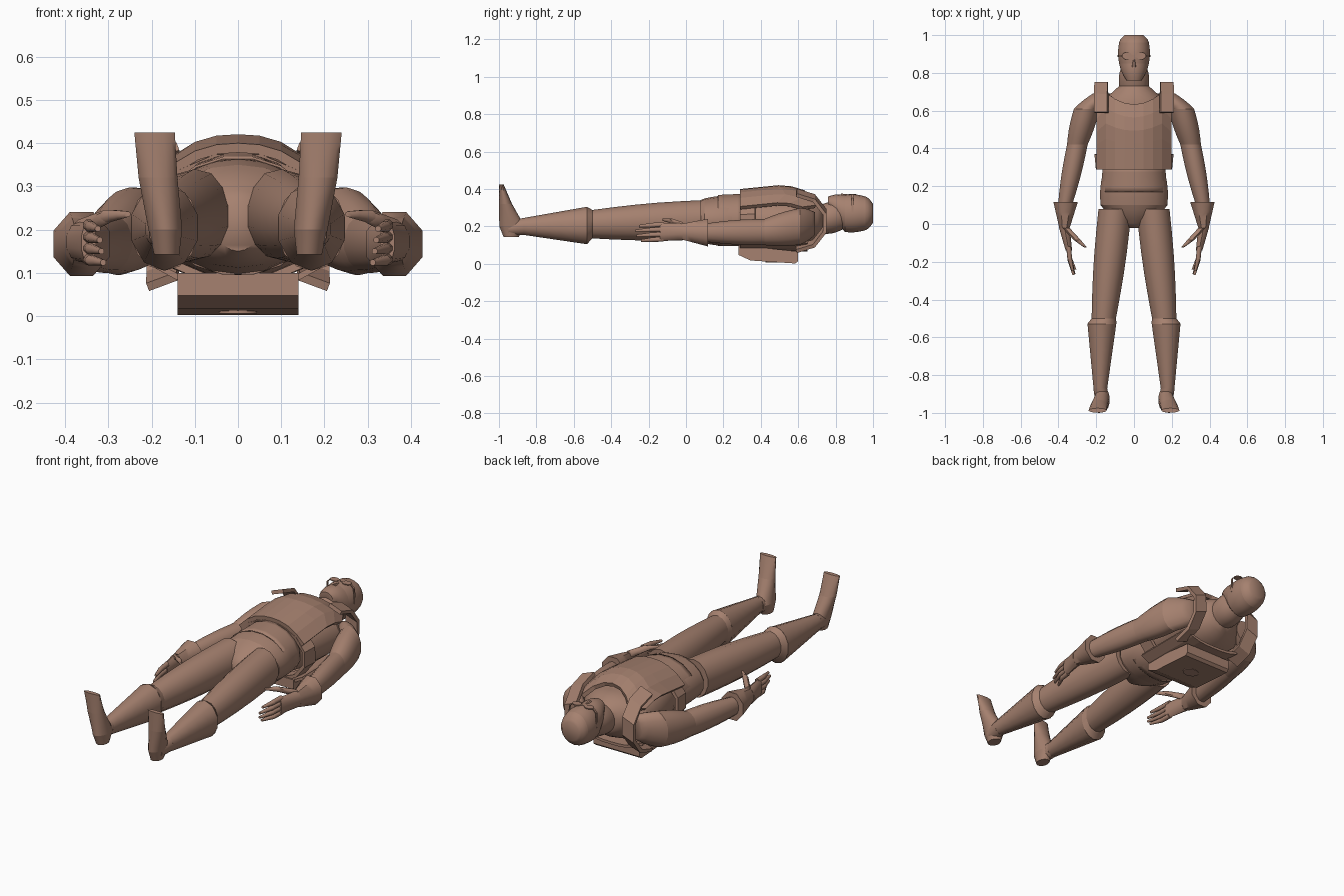
import bpy, bmesh, math
from mathutils import Vector

cube = bpy.data.objects.get("Cube")
if cube:
    bpy.data.objects.remove(cube, do_unlink=True)

clay = bpy.data.materials.new("brown_clay")
clay.use_nodes = True
clay.diffuse_color = (0.38, 0.22, 0.16, 1)
clay.node_tree.nodes["Principled BSDF"].inputs["Base Color"].default_value = clay.diffuse_color


def finish(name, bm, mirror=False, thick=0.0, smooth=False):
    """Turn a bmesh into a named object with material, modifiers and shading."""
    bmesh.ops.recalc_face_normals(bm, faces=bm.faces)
    mesh = bpy.data.meshes.new(name)
    bm.to_mesh(mesh)
    bm.free()
    mesh.materials.append(clay)
    ob = bpy.data.objects.new(name, mesh)
    bpy.context.collection.objects.link(ob)
    if thick:
        solid = ob.modifiers.new("thickness", "SOLIDIFY")
        solid.thickness = thick
        solid.offset = 0
    if mirror:
        ob.modifiers.new("mirror", "MIRROR").use_mirror_merge = False
    if smooth:
        bpy.ops.object.select_all(action="DESELECT")
        ob.select_set(True)
        bpy.context.view_layer.objects.active = ob
        bpy.ops.object.shade_smooth_by_angle(angle=math.radians(50))


def bridge(bm, first, second, closed=True):
    count = len(first)
    for i in range(count if closed else count - 1):
        j = (i + 1) % count
        bm.faces.new((first[i], first[j], second[j], second[i]))


def tube(name, start, end, size, end_size, bulge=0, sides=14, steps=5, upright=False, thick=0.0, smooth=True):
    """Tapered elliptical tube, mirrored when it starts off the centre line."""
    bm = bmesh.new()
    start, end = Vector(start), Vector(end)
    size, end_size = Vector(size), Vector(end_size)
    loops = []
    for k in range(steps + 1):
        t = k / steps
        centre = start.lerp(end, t)
        swell = bulge * math.sin(math.pi * t)
        wide, deep = (value + swell for value in size.lerp(end_size, t))
        loop = []
        for i in range(sides):
            angle = math.tau * (i + 0.5) / sides
            across, out = wide * math.cos(angle), deep * math.sin(angle)
            offset = (across, out, 0) if upright else (across, 0, out)
            loop.append(bm.verts.new(centre + Vector(offset)))
        loops.append(loop)
    for first, second in zip(loops, loops[1:]):
        bridge(bm, first, second)
    if not thick:
        bm.faces.new(loops[0])
        bm.faces.new(loops[-1])
    finish(name, bm, mirror=start.x > 0, thick=thick, smooth=smooth)


def chain(names, stations, **options):
    """Run tubes end to end through (centre, size) stations."""
    for name, (start, size), (end, end_size) in zip(names, stations, stations[1:]):
        tube(name, start, end, size, end_size, **options)


def sheet(name, grid, **options):
    bm = bmesh.new()
    rows = [[bm.verts.new(point) for point in row] for row in grid]
    for first, second in zip(rows, rows[1:]):
        bridge(bm, first, second, closed=False)
    finish(name, bm, **options)


# Torso and neck
crotch = ((0, -.02, .21), (.05, .06))
hip_line = ((0, .1, .23), (.18, .12))
waist = ((0, .3, .23), (.16, .13))
chest_line = ((0, .6, .22), (.2, .13))
collar = ((0, .73, .24), (.08, .08))
throat = ((0, .85, .26), (.06, .07))
chain(["crotch", "hips", "chest", "shoulders", "neck"],
      [crotch, hip_line, waist, chest_line, collar, throat], bulge=.01, sides=18)

# Head
chin = ((0, .76, .33), (.04, .03))
cheeks = ((0, .85, .27), (.08, .1))
brow = ((0, .96, .27), (.08, .09))
crown_top = ((0, 1, .27), (.05, .05))
chain(["jaw", "face", "skull_top"], [chin, cheeks, brow, crown_top], bulge=.006, sides=18)
tube("nose", (0, .83, .36), (0, .89, .36), (.014, .017), (.006, .01), sides=8)

# Goggles: lenses, bridge and side arms
bm = bmesh.new()
lens = [math.tau * i / 12 for i in range(12)]
bm.faces.new([bm.verts.new((.037 + .026 * math.cos(a), .89 + .02 * math.sin(a), .37)) for a in lens])
finish("goggle_lenses", bm, mirror=True, thick=.005)
goggle_rows = (.885, .895)
sheet("goggle_bridge", [[(side * .015, y, .37) for side in (-1, 1)] for y in goggle_rows], thick=.005)
sheet("goggle_arms", [[(.06, y, .37), (.08, y, .35), (.084, y, .27)] for y in goggle_rows],
      thick=.005, mirror=True)

# Legs with flared boots
groin = ((.1, .08, .235), (.09, .105))
knee = ((.16, -.5, .212), (.066, .076))
boot_top = ((.17, -.53, .205), (.08, .1))
ankle = ((.178, -.87, .2), (.038, .045))
heel = ((.17, -.95, .19), (.035, .04))
chain(["thigh"], [groin, knee], bulge=.008)
chain(["knee"], [knee, boot_top])
chain(["boot"], [boot_top, ankle], sides=10)
chain(["ankle"], [ankle, heel])

# Upright feet
heel_base = ((.165, -.935, .143), (.03, .04))
heel_top = ((.168, -.93, .2), (.04, .068))
instep = ((.185, -.965, .32), (.046, .035))
toe_tips = ((.193, -.987, .425), (.048, .012))
chain(["heel", "instep", "toes"], [heel_base, heel_top, instep, toe_tips], upright=True)

# Arms with flared glove cuffs
arm_root = ((.17, .69, .215), (.05, .06))
shoulder = ((.25, .61, .2), (.07, .098))
elbow = ((.3, .42, .17), (.056, .07))
wrist = ((.365, .1, .167), (.038, .048))
cuff = ((.362, .117, .167), (.07, .08))
hand_root = ((.368, -.02, .172), (.03, .046))
knuckles = ((.345, -.14, .17), (.018, .048))
chain(["shoulder", "upper_arm", "forearm"], [arm_root, shoulder, elbow, wrist], bulge=.006)
chain(["glove_cuff"], [cuff, hand_root], sides=8)
chain(["palm"], [hand_root, knuckles], sides=10)

# Fingers fan out from the knuckles and curl inward
for i, (name, reach) in enumerate(zip(["little", "ring", "middle", "index"], [.1, .125, .13, .11])):
    z = .132 + i * .026
    root = ((.346, -.12, z), (.014, .014))
    joint = ((.34, -.14 - reach * .4, z - .003), (.013, .013))
    tip = ((.312 + .004 * i, -.14 - reach, z - .008), (.007, .007))
    chain([name + "_finger_base", name + "_finger_tip"], [root, joint, tip], sides=8, steps=2)
thumb_root = ((.36, -.02, .205), (.02, .02))
thumb_joint = ((.3, -.085, .232), (.02, .015))
thumb_tip = ((.256, -.125, .236), (.008, .007))
chain(["thumb_base", "thumb_tip"], [thumb_root, thumb_joint, thumb_tip], sides=8, steps=3)

# Flared trouser waistband
tube("waistband", (0, .17, .232), (0, .3, .235), (.176, .136), (.166, .139), sides=16, thick=.006)

# Vest: faceted curved panels, the front one with a scooped neckline
half_width, hem = .19, .29
columns = [i / 4 for i in range(-4, 5)]


def front_point(u, t):
    neckline = .63 + .11 * u * u if abs(u) < 1 else .62
    y = hem + (neckline - hem) * t
    crown = .41 - .1 * max(0, .5 - y) - 1.6 * max(0, y - .5) ** 2
    return u * half_width, y, crown - .09 * abs(u) ** 2.4


def back_point(u, t):
    return u * half_width, hem + .36 * t, .073 + .045 * abs(u) ** 3


for name, point, thick in [("vest_front", front_point, .022), ("vest_back", back_point, .014)]:
    sheet(name, [[point(u, k / 5) for u in columns] for k in range(6)], thick=thick)

# Shoulder straps arch from the front panel to the back panel
arch = [math.pi * k / 5 for k in range(6)]
sheet("shoulder_strap", [[(.174 + side * .035, .59 + .16 * math.sin(a), .23 + .15 * math.cos(a) - side * .013)
                          for side in (-1, 1)] for a in arch], thick=.02, mirror=True)

# Side band around the waist of the vest
tube("side_band", (0, hem, .222), (0, .37, .225), (.2, .148), (.208, .152),
     sides=12, steps=1, thick=.018, smooth=False)

# Back pack: chamfered slab with a round cover on the underside
outline = [(.28, .1), (.28, .048), (.345, .018), (.585, .002), (.6, .015), (.6, .066)]
bm = bmesh.new()
right, left = [[bm.verts.new((side * .14, y, z)) for y, z in outline] for side in (-1, 1)]
bm.faces.new(left)
bm.faces.new(right)
bridge(bm, left, right)
finish("back_pack", bm)
tube("pack_cover", (0, .46, .006), (0, .46, .02), (.045, .035), (.045, .035), steps=1, upright=True)
